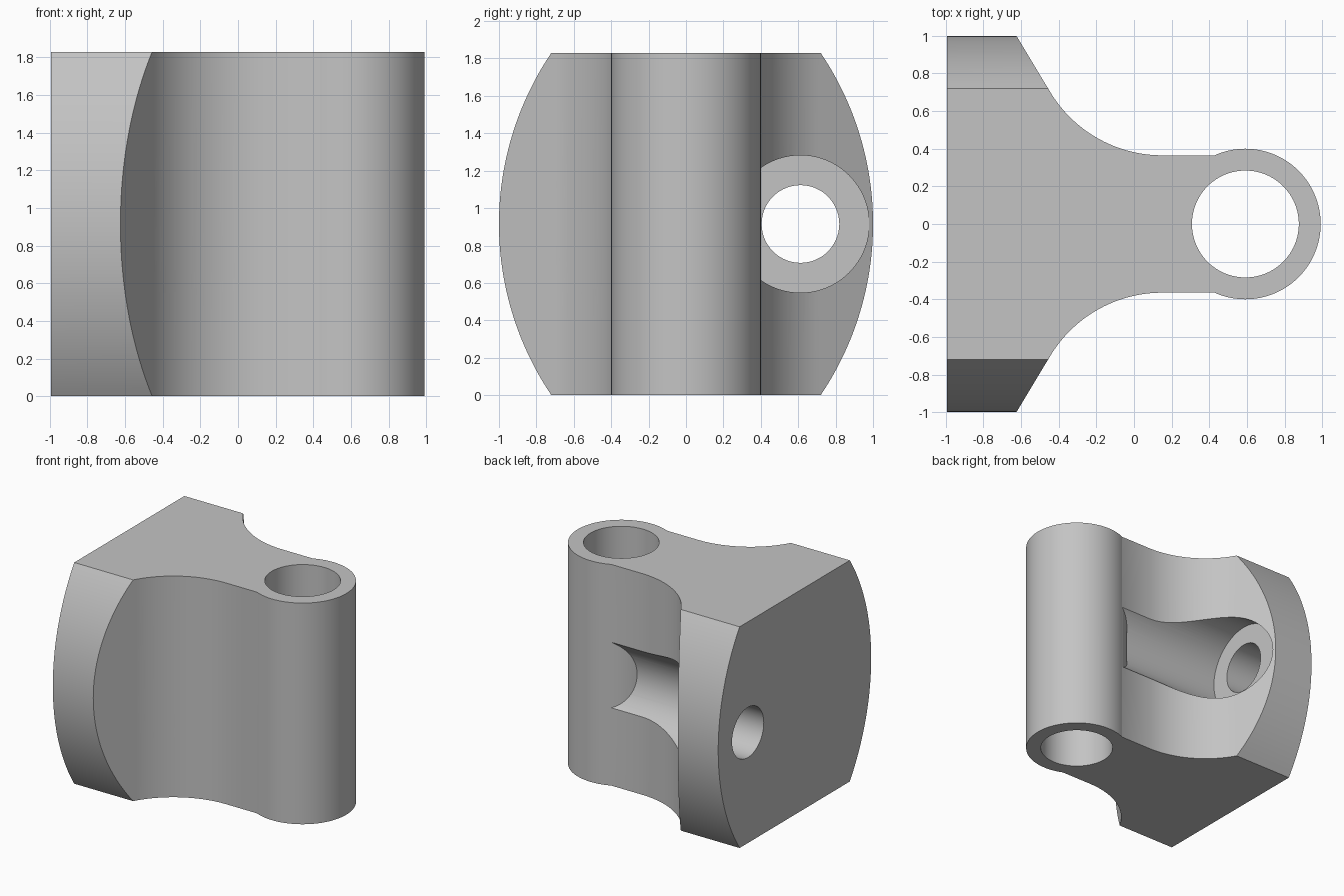
import bpy, bmesh, math
from mathutils import Matrix

if "Cube" in bpy.data.objects:
    bpy.data.objects.remove(bpy.data.objects["Cube"])

H = 1.83            # overall height
MID = H / 2
PIN_X, BOLT_Y = 0.592, 0.612


def prism(name, pts, lo, hi, matrix=Matrix()):
    """Closed 2D profile extruded along local z from lo to hi."""
    bm = bmesh.new()
    face = bm.faces.new([bm.verts.new((x, y, lo)) for x, y in pts])
    ext = bmesh.ops.extrude_face_region(bm, geom=[face])
    moved = [v for v in ext["geom"] if isinstance(v, bmesh.types.BMVert)]
    bmesh.ops.translate(bm, verts=moved, vec=(0, 0, hi - lo))
    bm.transform(matrix)
    bmesh.ops.recalc_face_normals(bm, faces=bm.faces[:])
    me = bpy.data.meshes.new(name)
    bm.to_mesh(me)
    bm.free()
    ob = bpy.data.objects.new(name, me)
    bpy.context.collection.objects.link(ob)
    return ob


def arc(cx, cy, r, a0, a1, n):
    return [(cx + r * math.cos(math.radians(a0 + (a1 - a0) * i / n)),
             cy + r * math.sin(math.radians(a0 + (a1 - a0) * i / n))) for i in range(n + 1)]


def circle(cx, cy, r, n=96):
    return arc(cx, cy, r, 0, 360, n)[:-1]


def boolean(ob, tool, operation):
    """Apply a boolean, then remove the tool."""
    bpy.context.view_layer.objects.active = ob
    mod = ob.modifiers.new("cut", 'BOOLEAN')
    mod.object, mod.operation, mod.solver = tool, operation, 'EXACT'
    bpy.ops.object.modifier_apply(modifier=mod.name)
    bpy.data.objects.remove(tool)


# local (x, y, z) -> world (y, z, x), for parts running along x
ALONG_X = Matrix(((0, 0, 1, 0), (1, 0, 0, 0), (0, 1, 0, 0), (0, 0, 0, 1)))

# flared bracket body: base block, 60 degree flank, concave fillet, flat web
R = 0.695
half = [(-1.2, 1.05), (-0.655, 1.05)]
half += arc(0.15, 0.365 + R, R, 210, 270, 32) + [(PIN_X, 0.365)]
body = prism("hinge_bracket", half + [(x, -y) for x, y in reversed(half)], -0.1, H + 0.1)

# bolt head recesses
for s in (-1, 1):
    boolean(body, prism("recess", circle(s * BOLT_Y, MID, 0.367), -0.62, 0.45, ALONG_X), 'DIFFERENCE')

# hinge barrel and its pin bore
boolean(body, prism("barrel", circle(PIN_X, 0, 0.4, 128), -0.2, H + 0.2), 'UNION')
boolean(body, prism("pin_bore", circle(PIN_X, 0, 0.284), -0.3, H + 0.3), 'DIFFERENCE')

# bolt holes through the base
for s in (-1, 1):
    boolean(body, prism("bolt_hole", circle(s * BOLT_Y, MID, 0.2075), -1.3, -0.4, ALONG_X), 'DIFFERENCE')

# trim to the bowed side outline, flat top and bottom
bow = (MID ** 2 + 0.28 ** 2) / 0.56
ang = math.degrees(math.asin(MID / bow))
side = arc(1 - bow, MID, bow, -ang, ang, 48)
outline = side + [(-y, z) for y, z in reversed(side)]
boolean(body, prism("outline", outline, -0.995, 1.2, ALONG_X), 'INTERSECT')

# single grey finish
grey = bpy.data.materials.new("grey")
grey.diffuse_color = (0.55, 0.55, 0.55, 1)
grey.use_nodes = True
grey.node_tree.nodes["Principled BSDF"].inputs["Base Color"].default_value = grey.diffuse_color
body.data.materials.clear()
body.data.materials.append(grey)
for p in body.data.polygons:
    p.material_index = 0
body.select_set(True)
bpy.context.view_layer.objects.active = body
bpy.ops.object.shade_smooth_by_angle(angle=math.radians(25))
